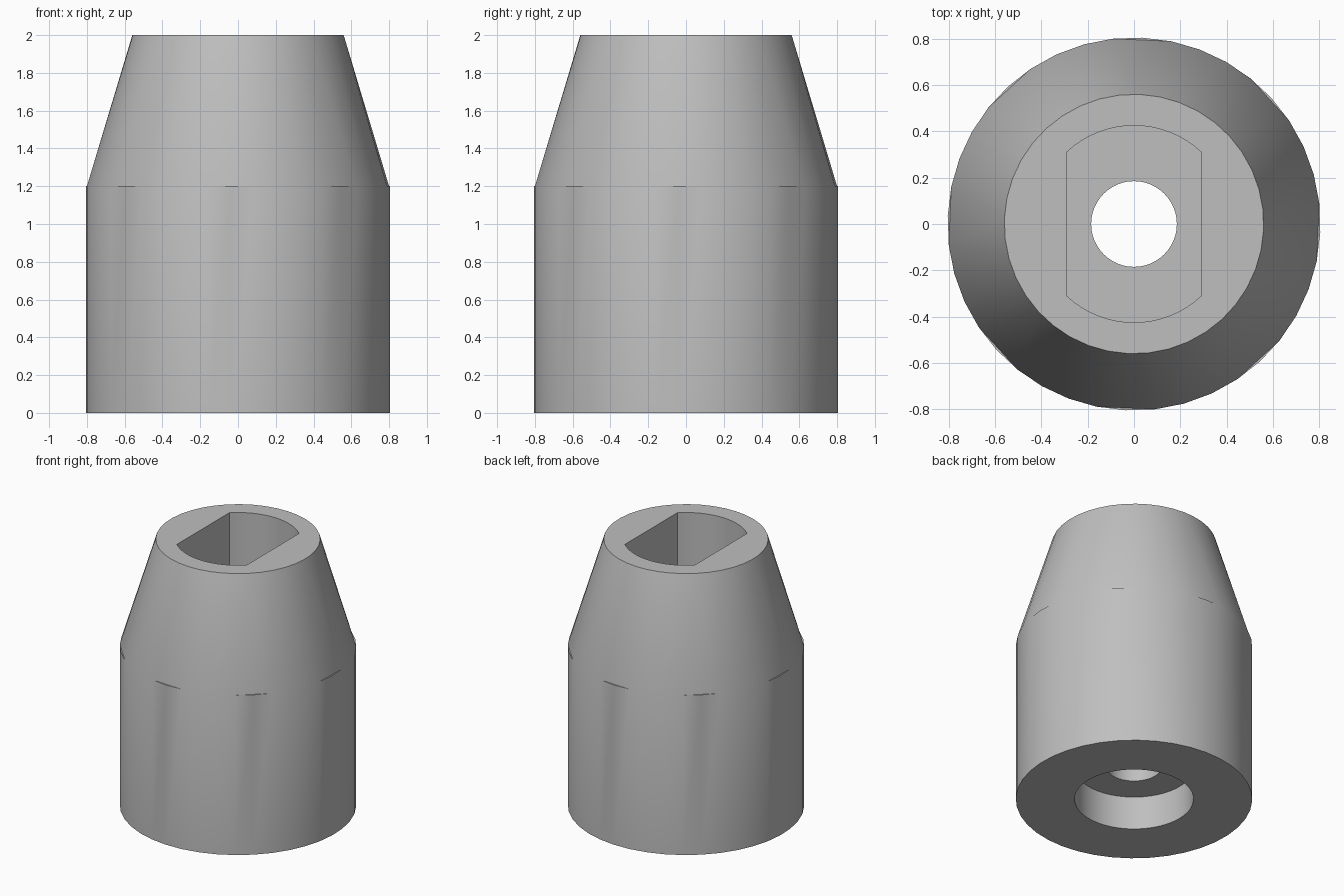
import bpy, bmesh
from math import sin, cos, radians, asin, pi

if "Cube" in bpy.data.objects:
    bpy.data.objects.remove(bpy.data.objects["Cube"], do_unlink=True)

SIDES = 40          # outer facets
GROUP = 5           # facets per flat (eight flats round the cone)
TURN = radians(-2.5)
R_BODY, R_TOP, Z_SHOULDER, Z_TOP = 0.805, 0.56, 1.2, 2.0

grey = bpy.data.materials.new("light grey")
grey.use_nodes = True
colour = (0.52, 0.52, 0.52, 1)
grey.diffuse_color = colour
grey.node_tree.nodes["Principled BSDF"].inputs["Base Color"].default_value = colour


def make_object(name, bm):
    bmesh.ops.recalc_face_normals(bm, faces=bm.faces)
    mesh = bpy.data.meshes.new(name)
    bm.to_mesh(mesh)
    bm.free()
    mesh.materials.append(grey)
    obj = bpy.data.objects.new(name, mesh)
    bpy.context.collection.objects.link(obj)
    return obj


def prism(name, outline, z0, z1):
    bm = bmesh.new()
    low = [bm.verts.new((x, y, z0)) for x, y in outline]
    high = [bm.verts.new((x, y, z1)) for x, y in outline]
    bm.faces.new(low)
    bm.faces.new(high)
    n = len(outline)
    for i in range(n):
        j = (i + 1) % n
        bm.faces.new((low[i], low[j], high[j], high[i]))
    return make_object(name, bm)


def arc(radius, start, end, count):
    return [(radius * cos(start + (end - start) * i / count),
             radius * sin(start + (end - start) * i / count)) for i in range(count + 1)]


# Outer body: faceted cylinder, tapered nose with eight flats
bm = bmesh.new()


def ring(radius, z):
    return [bm.verts.new((radius * cos(TURN + 2 * pi * i / SIDES),
                          radius * sin(TURN + 2 * pi * i / SIDES), z)) for i in range(SIDES)]


base, shoulder, top = ring(R_BODY, 0), ring(R_BODY, Z_SHOULDER), ring(R_TOP, Z_TOP)
bm.faces.new(base)
bm.faces.new(top)
for i in range(SIDES):
    j = (i + 1) % SIDES
    bm.faces.new((base[i], base[j], shoulder[j], shoulder[i]))
    if i % GROUP == 0:
        # flat cut across two facets, leaving a small ledge
        h = i - 1
        bm.faces.new((shoulder[h], shoulder[i], shoulder[j]))
        bm.faces.new((shoulder[h], shoulder[j], top[i]))
        bm.faces.new((shoulder[h], top[i], top[h]))
        bm.faces.new((shoulder[j], top[j], top[i]))
    elif j % GROUP:
        bm.faces.new((shoulder[i], shoulder[j], top[j], top[i]))
body = make_object("socket_body", bm)

# Cutters: bottom bore, through hole and double-flat shaft pocket
half = asin(0.29 / 0.425)
pocket = (arc(0.425, pi / 2 - half, pi / 2 + half, 16)
          + arc(0.425, 3 * pi / 2 - half, 3 * pi / 2 + half, 16))
cutters = [
    prism("bore_cutter", arc(0.405, 0, 2 * pi, 64)[:-1], -0.1, 0.25),
    prism("hole_cutter", arc(0.185, 0, 2 * pi, 48)[:-1], -0.2, 2.2),
    prism("pocket_cutter", pocket, 0.6, 2.1),
]
bpy.ops.object.select_all(action="DESELECT")
bpy.context.view_layer.objects.active = body
body.select_set(True)
for cutter in cutters:
    cutter.hide_render = True
    mod = body.modifiers.new(cutter.name, "BOOLEAN")
    mod.operation = "DIFFERENCE"
    mod.solver = "EXACT"
    mod.object = cutter
    bpy.ops.object.modifier_apply(modifier=mod.name)
    bpy.data.objects.remove(cutter, do_unlink=True)

bpy.ops.object.shade_smooth_by_angle(angle=radians(30))
